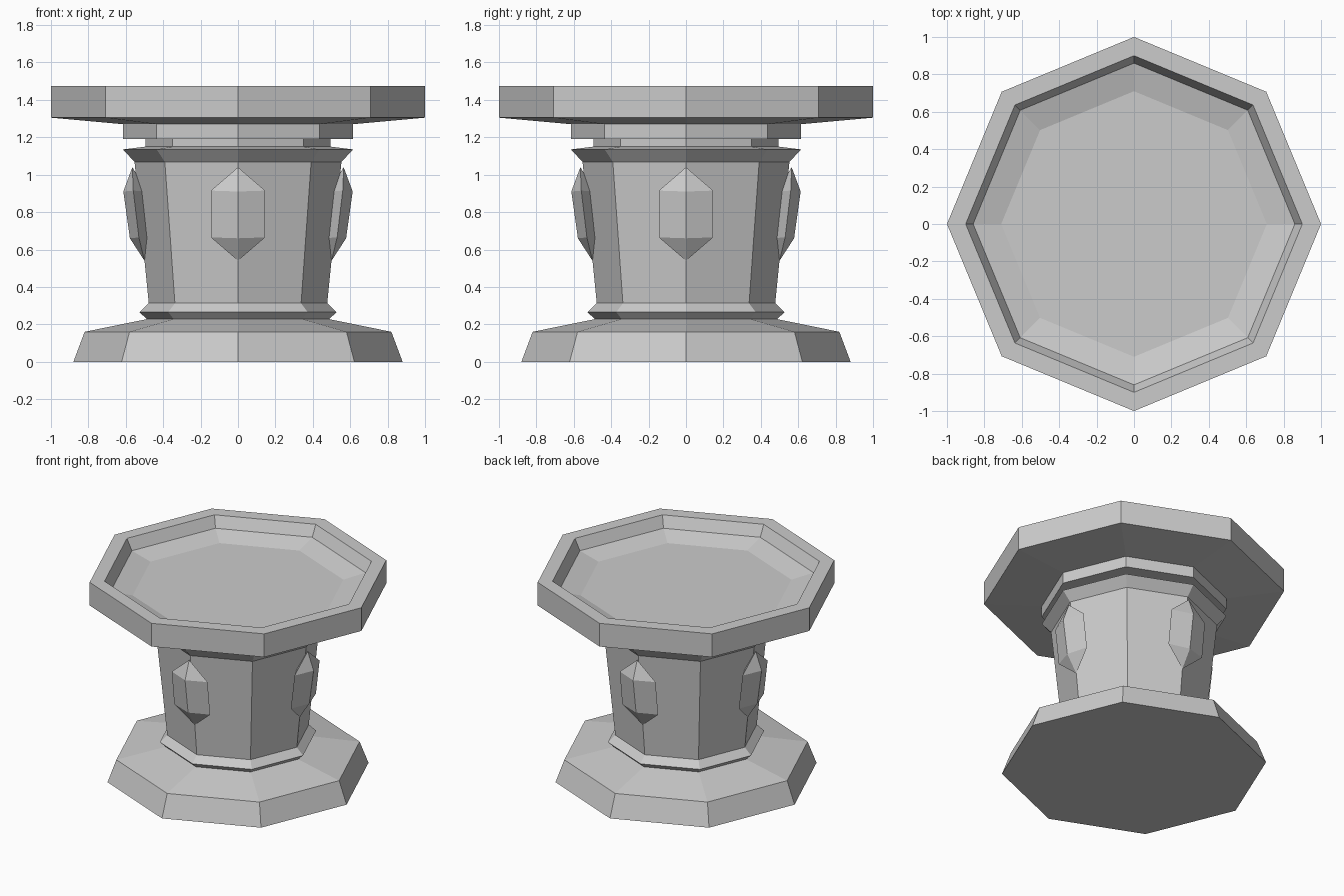
import bpy, bmesh
from math import cos, sin, pi

if "Cube" in bpy.data.objects:
    bpy.data.objects.remove(bpy.data.objects["Cube"])


def finish(name, bm):
    bmesh.ops.recalc_face_normals(bm, faces=bm.faces)
    me = bpy.data.meshes.new(name)
    bm.to_mesh(me)
    bm.free()
    ob = bpy.data.objects.new(name, me)
    bpy.context.collection.objects.link(ob)
    return ob


def octagon_lathe(name, profile):
    """Eight-sided solid from (radius, z) points, capped at both ends."""
    bm = bmesh.new()
    rings = [[bm.verts.new((r * cos(i * pi / 4), r * sin(i * pi / 4), z))
              for i in range(8)] for r, z in profile]
    for a, b in zip(rings, rings[1:]):
        for i in range(8):
            j = (i + 1) % 8
            bm.faces.new((a[i], a[j], b[j], b[i]))
    bm.faces.new(rings[0][::-1])
    bm.faces.new(rings[-1])
    return finish(name, bm)


def gem(name, angle):
    """Faceted crystal: two diamond sections closed by pointed ends."""
    bm = bmesh.new()

    def vert(r, t, z):
        return bm.verts.new((r * cos(angle) - t * sin(angle),
                             r * sin(angle) + t * cos(angle), z))

    def diamond(front, side, back, z):
        return [vert(front, 0, z), vert(side, 0.145, z + 0.005),
                vert(back, 0, z), vert(side, -0.145, z + 0.005)]

    low = diamond(0.578, 0.53, 0.455, 0.66)
    high = diamond(0.613, 0.56, 0.485, 0.91)
    bottom, top = vert(0.5, 0, 0.54), vert(0.565, 0, 1.04)
    for i in range(4):
        j = (i + 1) % 4
        bm.faces.new((low[i], low[j], high[j], high[i]))
        bm.faces.new((high[i], high[j], top))
        bm.faces.new((low[j], low[i], bottom))
    return finish(name, bm)


# Foot, column with its mouldings, and neck
octagon_lathe("pedestal", [
    (0.88, 0), (0.82, 0.16), (0.487, 0.228),
    (0.527, 0.265), (0.477, 0.313),
    (0.553, 1.068), (0.615, 1.135), (0.495, 1.15), (0.495, 1.19)])

# Collar and shallow basin
octagon_lathe("basin", [
    (0.495, 1.19), (0.615, 1.19), (0.615, 1.27), (1.0, 1.305), (1.0, 1.475),
    (0.9, 1.475), (0.86, 1.395), (0.71, 1.355)])

# Four gems on alternate column corners
for k, side in enumerate(("right", "back", "left", "front")):
    gem(side + "_gem", k * pi / 2)
